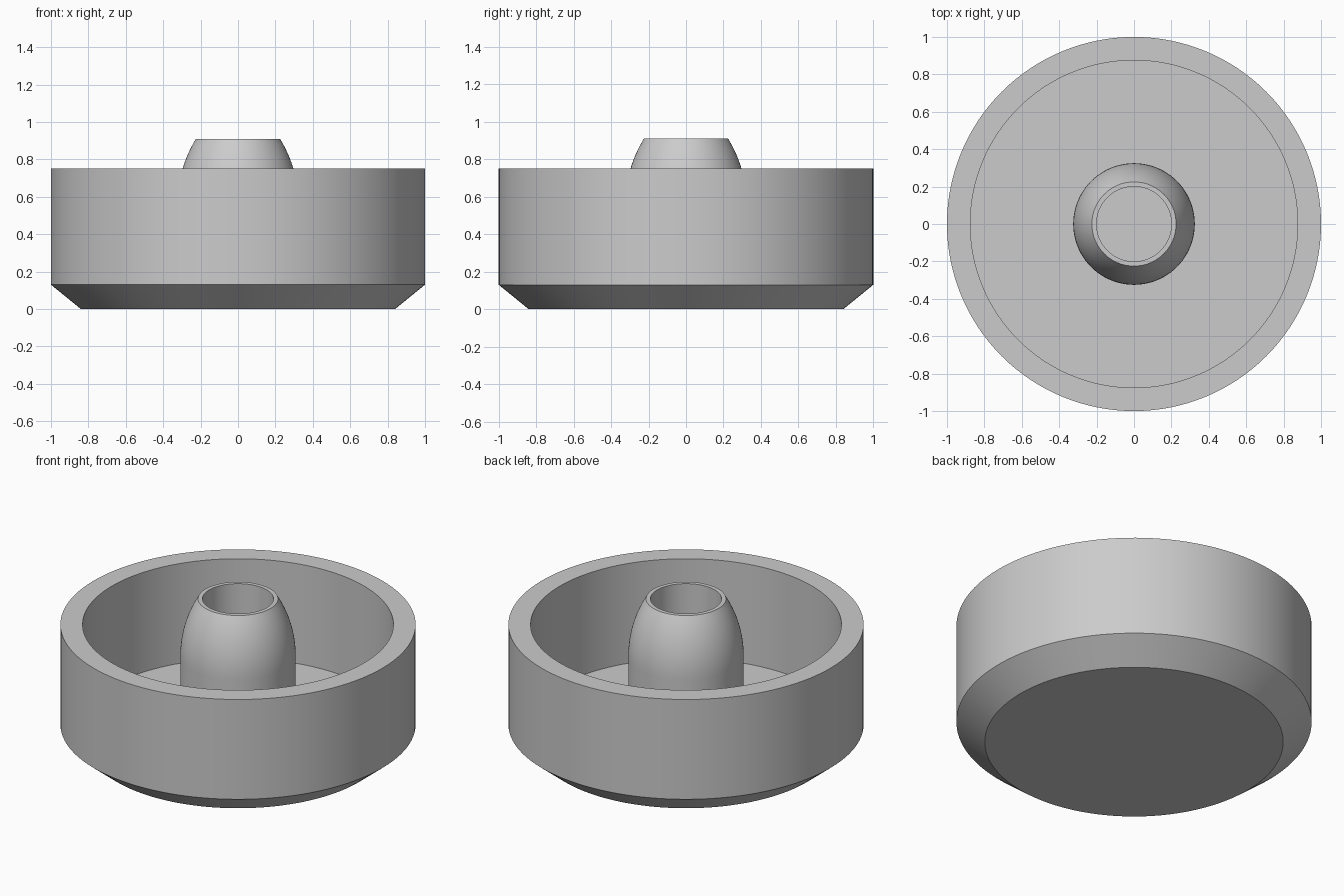
import bpy, bmesh, math

if "Cube" in bpy.data.objects:
    bpy.data.objects.remove(bpy.data.objects["Cube"])

SEGMENTS = 128

grey = bpy.data.materials.new("light_grey")
grey.diffuse_color = (0.6, 0.6, 0.6, 1.0)
grey.use_nodes = True
grey.node_tree.nodes["Principled BSDF"].inputs["Base Color"].default_value = grey.diffuse_color


def lathe(name, profile):
    """Revolve an (r, z) profile around z; points with r = 0 become poles."""
    bm = bmesh.new()
    rings = []
    for r, z in profile:
        if r == 0:
            rings.append([bm.verts.new((0, 0, z))] * SEGMENTS)
        else:
            rings.append([bm.verts.new((r * math.cos(a), r * math.sin(a), z))
                          for a in (math.tau * i / SEGMENTS for i in range(SEGMENTS))])
    for low, high in zip(rings, rings[1:]):
        for i in range(SEGMENTS):
            j = (i + 1) % SEGMENTS
            quad = (low[i], low[j], high[j], high[i])
            bm.faces.new(list(dict.fromkeys(quad)))
    mesh = bpy.data.meshes.new(name)
    bm.to_mesh(mesh)
    bm.free()
    mesh.materials.append(grey)
    obj = bpy.data.objects.new(name, mesh)
    bpy.context.collection.objects.link(obj)
    bpy.ops.object.select_all(action='DESELECT')
    obj.select_set(True)
    bpy.context.view_layer.objects.active = obj
    bpy.ops.object.shade_smooth_by_angle(angle=math.radians(25))
    return obj


# Round dish: chamfered base, straight wall, flat rim and floor
FLOOR = 0.13
lathe("dish", [(0, 0), (0.84, 0), (1, 0.13), (1, 0.75),
               (0.875, 0.75), (0.875, FLOOR), (0, FLOOR)])

# Hollow centre post: straight below, curving inwards to a thin lip
START, TOP, R_LOW, R_TOP, BORE = 0.555, 0.91, 0.325, 0.225, 0.2
rise, inset = TOP - START, R_LOW - R_TOP
arc_r = (rise ** 2 + inset ** 2) / (2 * inset)
sweep = math.asin(rise / arc_r)
shoulder = [(R_LOW - arc_r * (1 - math.cos(sweep * t / 12)),
             START + arc_r * math.sin(sweep * t / 12)) for t in range(13)]
lathe("centre_post", [(R_LOW, FLOOR)] + shoulder + [(BORE, TOP), (BORE, FLOOR)])
